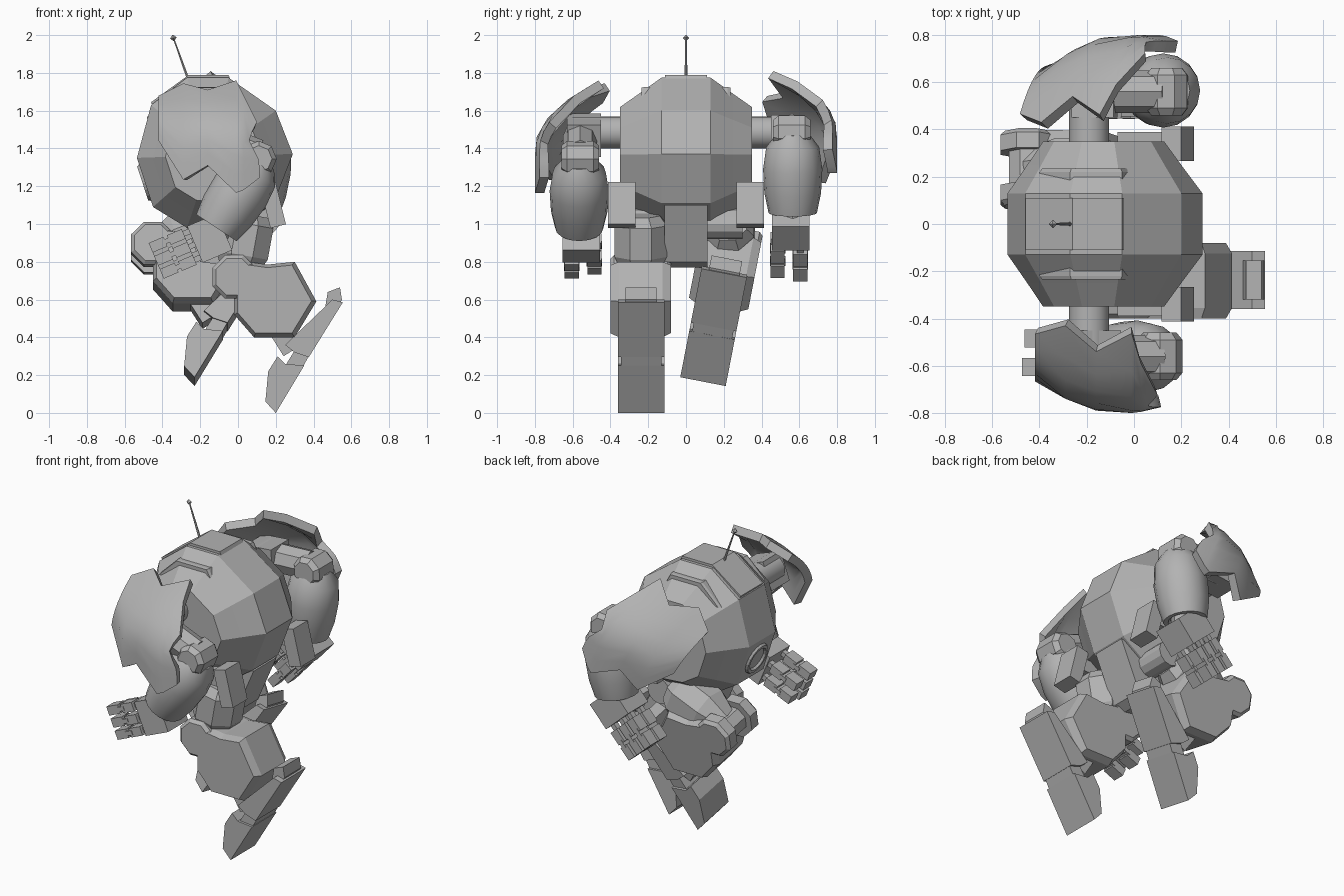
import bpy, bmesh
from math import sin, cos, pi, radians
from mathutils import Vector, Matrix

cube = bpy.data.objects.get("Cube")
if cube:
    bpy.data.objects.remove(cube, do_unlink=True)

grey = bpy.data.materials.new("plain grey")
grey.use_nodes = True
grey.diffuse_color = (0.45, 0.45, 0.45, 1)
grey.node_tree.nodes["Principled BSDF"].inputs["Base Color"].default_value = grey.diffuse_color
SAME = Matrix.Identity(4)
FLIP = Matrix.Scale(-1, 4, Vector((0, 1, 0)))


def finish(name, bm, m=SAME, smooth=False):
    bm.transform(m)
    bmesh.ops.recalc_face_normals(bm, faces=bm.faces)
    mesh = bpy.data.meshes.new(name)
    bm.to_mesh(mesh)
    bm.free()
    mesh.materials.append(grey)
    ob = bpy.data.objects.new(name, mesh)
    bpy.context.collection.objects.link(ob)
    if smooth:
        bpy.ops.object.select_all(action='DESELECT')
        ob.select_set(True)
        bpy.context.view_layer.objects.active = ob
        bpy.ops.object.shade_smooth_by_angle(angle=radians(40))


def skin(name, rings, m=SAME, smooth=False):
    """Join equal rings of points into a closed solid."""
    bm = bmesh.new()
    rows = [[bm.verts.new(p) for p in ring] for ring in rings]
    n = len(rows[0])
    for a, b in zip(rows, rows[1:]):
        for i in range(n):
            j = (i + 1) % n
            bm.faces.new((a[i], a[j], b[j], b[i]))
    bm.faces.new(rows[0])
    bm.faces.new(rows[-1])
    finish(name, bm, m, smooth)


def layered(name, pts, layers, m=SAME):
    """Side outline in x and z, repeated at each (y, scale) layer."""
    cx = sum(p[0] for p in pts) / len(pts)
    cz = sum(p[1] for p in pts) / len(pts)
    skin(name, [[(cx + (x - cx) * s, y, cz + (z - cz) * s) for x, z in pts]
                for y, s in layers], m)


def prism(name, pts, y0, y1, m=SAME, edge=0.0, shrink=0.9):
    layers = [(y0, 1), (y1, 1)]
    if edge:
        layers = [(y0, shrink), (y0 + edge, 1), (y1 - edge, 1), (y1, shrink)]
    layered(name, pts, layers, m)


def tube(name, a, b, profile, n, m=SAME, smooth=False, phase=0.0):
    """Turned solid from a to b; profile holds (fraction, radius)."""
    a, b = Vector(a), Vector(b)
    d = (b - a).normalized()
    u = Vector((1, 0, 0)) if abs(d.y) > 0.9 else Vector((0, 1, 0))
    u = (u - d * u.dot(d)).normalized()
    v = u.cross(d)
    skin(name, [[a.lerp(b, t) + r * (u * cos(phase + 2 * pi * i / n) + v * sin(phase + 2 * pi * i / n))
                 for i in range(n)] for t, r in profile], m, smooth)


def box(name, centre, size, tilt=0, m=SAME):
    bm = bmesh.new()
    bmesh.ops.create_cube(bm, size=1)
    turn = Matrix.Rotation(radians(tilt), 4, 'Y')
    finish(name, bm, m @ Matrix.Translation(centre) @ turn @ Matrix.Diagonal((*size, 1)))


# Faceted round body, narrowing towards both sides
layered("body", [(0.29, 1.37), (0.2, 1.6), (-0.05, 1.775), (-0.27, 1.775), (-0.46, 1.63),
                 (-0.535, 1.35), (-0.45, 1.09), (-0.27, 0.98), (-0.03, 0.96), (0.19, 1.11)],
        [(-0.35, 0.62), (-0.25, 0.79), (-0.13, 1), (0.13, 1), (0.25, 0.79), (0.35, 0.62)])
prism("roof_hatch", [(-0.45, 1.62), (-0.46, 1.645), (-0.26, 1.79), (-0.05, 1.79), (-0.03, 1.74)], -0.11, 0.11)
prism("pelvis", [(-0.3, 1.05), (0.19, 1.1), (0.06, 0.8), (0, 0.77), (-0.2, 0.8)], -0.115, 0.115)

# Ring port on the front of the body
bpy.ops.mesh.primitive_torus_add(location=(-0.49, 0, 1.22), rotation=(0, radians(252), 0),
                                 major_radius=0.085, minor_radius=0.018,
                                 major_segments=16, minor_segments=6)
bpy.context.object.name = "front_port_ring"
bpy.context.object.data.materials.append(grey)

# Antenna
tube("antenna", (-0.265, 0, 1.77), (-0.34, 0, 1.98), [(0, 0.008), (1, 0.004)], 6)
tube("antenna_tip", (-0.34, 0, 1.97), (-0.345, 0, 2.0), [(0, 0.003), (0.5, 0.018), (1, 0.003)], 4)

for side, m in (("right", SAME), ("left", FLIP)):
    prism(side + "_roof_rib", [(-0.4, 1.6), (-0.27, 1.725), (-0.05, 1.725), (0.02, 1.6)],
          -0.235, -0.16, m, 0.015, 0.95)
    tube(side + "_shoulder_axle", (-0.19, -0.3, 1.485), (-0.19, -0.6, 1.485),
         [(0, 0.085), (1, 0.085)], 20, m, True)
    box(side + "_hip_guard", (0.185, -0.34, 1.1), (0.085, 0.145, 0.23), -14, m)
    box(side + "_hip_strut", (0.05, -0.34, 1.13), (0.24, 0.1, 0.08), 0, m)


def shoulder_pad(name, m):
    # Curved shell: x, top z, bottom z, inward shift for each column
    columns = [(-0.42, 1.68, 1.44, 0.13), (-0.29, 1.745, 1.235, 0.06), (-0.16, 1.71, 1.31, 0.01),
               (-0.01, 1.76, 1.165, 0), (0.03, 1.68, 1.18, 0.005), (0.115, 1.54, 1.245, 0.025)]
    steps = 6
    bm = bmesh.new()
    grid = []
    for x, top, low, shift in columns:
        line = []
        for k in range(steps + 1):
            z = top + (low - top) * k / steps
            # Notch in the rear edge
            dent = 0.06 * max(0, 1 - abs(z - 1.45) / 0.12) if x > 0.1 else 0
            line.append(bm.verts.new((x - dent, -0.8 + shift + 2.6 * max(0, z - 1.4) ** 2, z)))
        grid.append(line)
    for a, b in zip(grid, grid[1:]):
        for k in range(steps):
            bm.faces.new((a[k], b[k], b[k + 1], a[k + 1]))
    bmesh.ops.recalc_face_normals(bm, faces=bm.faces)
    if sum(f.normal.y for f in bm.faces) > 0:
        bmesh.ops.reverse_faces(bm, faces=bm.faces)
    bmesh.ops.solidify(bm, geom=bm.faces[:], thickness=0.05)
    finish(name, bm, m, True)


def arm(side, m):
    shoulder_pad(side + "_shoulder_pad", m)
    box(side + "_shoulder_block", (-0.17, -0.54, 1.47), (0.18, 0.18, 0.18), 20, m)
    tube(side + "_upper_arm", (-0.17, -0.56, 1.47), (0.1, -0.56, 1.36), [(0, 0.09), (1, 0.09)], 8, m)
    tube(side + "_elbow", (0.11, -0.66, 1.345), (0.11, -0.46, 1.345),
         [(0, 0.07), (0.15, 0.095), (0.85, 0.095), (1, 0.07)], 8, m)
    tube(side + "_forearm", (0.12, -0.565, 1.335), (-0.115, -0.565, 0.98),
         [(0, 0.085), (0.17, 0.14), (0.45, 0.157), (0.75, 0.15), (1, 0.128), (1, 0.1), (0.95, 0.09)],
         16, m, True)
    # Hand: wrist, palm and jointed fingers
    tube(side + "_wrist", (-0.09, -0.565, 1.02), (-0.14, -0.565, 0.93), [(0, 0.08), (1, 0.08)], 8, m)
    palm = Vector((-0.15, -0.555, 0.925))
    turn = Matrix.Rotation(radians(-23), 3, 'Y')
    box(side + "_palm", palm, (0.17, 0.2, 0.21), -23, m)
    for y, heights in ((-0.05, (-0.075, 0, 0.075)), (0.07, (-0.05, 0.05))):
        for h in heights:
            for part, x, size in (("knuckle", -0.1, (0.05, 0.035, 0.03)),
                                  ("finger", -0.16, (0.085, 0.075, 0.055)),
                                  ("finger_joint", -0.21, (0.05, 0.082, 0.026)),
                                  ("fingertip", -0.265, (0.085, 0.075, 0.055))):
                box(f"{side}_{part}", palm + turn @ Vector((x, y, h)), size, -23, m)


def leg(side, m):
    # Chamfered many-sided shin with a grooved knee roller
    prism(side + "_shin", [(-0.02, 0.69), (0.05, 0.80), (0.155, 0.785), (0.30, 0.80),
                           (0.415, 0.59), (0.30, 0.40), (0.085, 0.40), (-0.02, 0.52)],
          -0.4, -0.08, m, 0.045)
    tube(side + "_knee", (-0.02, -0.4, 0.72), (-0.02, -0.08, 0.72),
         [(0, 0.105), (0.06, 0.125), (0.27, 0.125), (0.27, 0.085), (0.73, 0.085), (0.73, 0.125),
          (0.94, 0.125), (1, 0.105)], 8, m, phase=pi / 8)
    box(side + "_ankle", (0.25, -0.235, 0.4), (0.12, 0.17, 0.16), -32, m)
    prism(side + "_toe", [(0.2, 0), (0.145, 0.06), (0.16, 0.22), (0.21, 0.3), (0.25, 0.26), (0.35, 0.25)],
          -0.36, -0.115, m)
    prism(side + "_sole_hinge", [(0.22, 0.2), (0.33, 0.22), (0.42, 0.38), (0.33, 0.38)], -0.345, -0.13, m)
    prism(side + "_heel", [(0.375, 0.295), (0.555, 0.585), (0.5, 0.6), (0.25, 0.36), (0.3, 0.32)],
          -0.36, -0.115, m)
    prism(side + "_heel_tab", [(0.46, 0.55), (0.475, 0.64), (0.54, 0.665), (0.55, 0.6), (0.53, 0.56)],
          -0.32, -0.155, m)


# The two limbs of each pair share one build and differ only by pose
shoulder = Vector((-0.19, 0, 1.48))
swing = Matrix.Translation(shoulder) @ Matrix.Rotation(radians(-25), 4, 'Y') @ Matrix.Translation(-shoulder)
arm("right", SAME)
arm("left", swing @ FLIP)

pivot = Vector((0, 0.235, 0.59))
stride = (Matrix.Translation(pivot + Vector((-0.43, -0.035, 0.155)))
          @ Matrix.Rotation(radians(-11), 4, 'X') @ Matrix.Translation(-pivot))
leg("right", SAME)
leg("left", stride @ FLIP)

# Thighs reach from the hips to each posed knee
thigh = [(0, 0.11), (0.15, 0.15), (0.65, 0.15), (1, 0.09)]
tube("right_thigh", (0.06, -0.24, 1.05), (0.0, -0.24, 0.72), thigh, 8, phase=pi / 8)
tube("left_thigh", (-0.08, 0.22, 1.01), (-0.44, 0.23, 0.87), thigh, 8, phase=pi / 8)
tube("hip_axle", (-0.02, -0.3, 1.0), (-0.02, 0.3, 1.0), [(0, 0.08), (1, 0.08)], 12)
